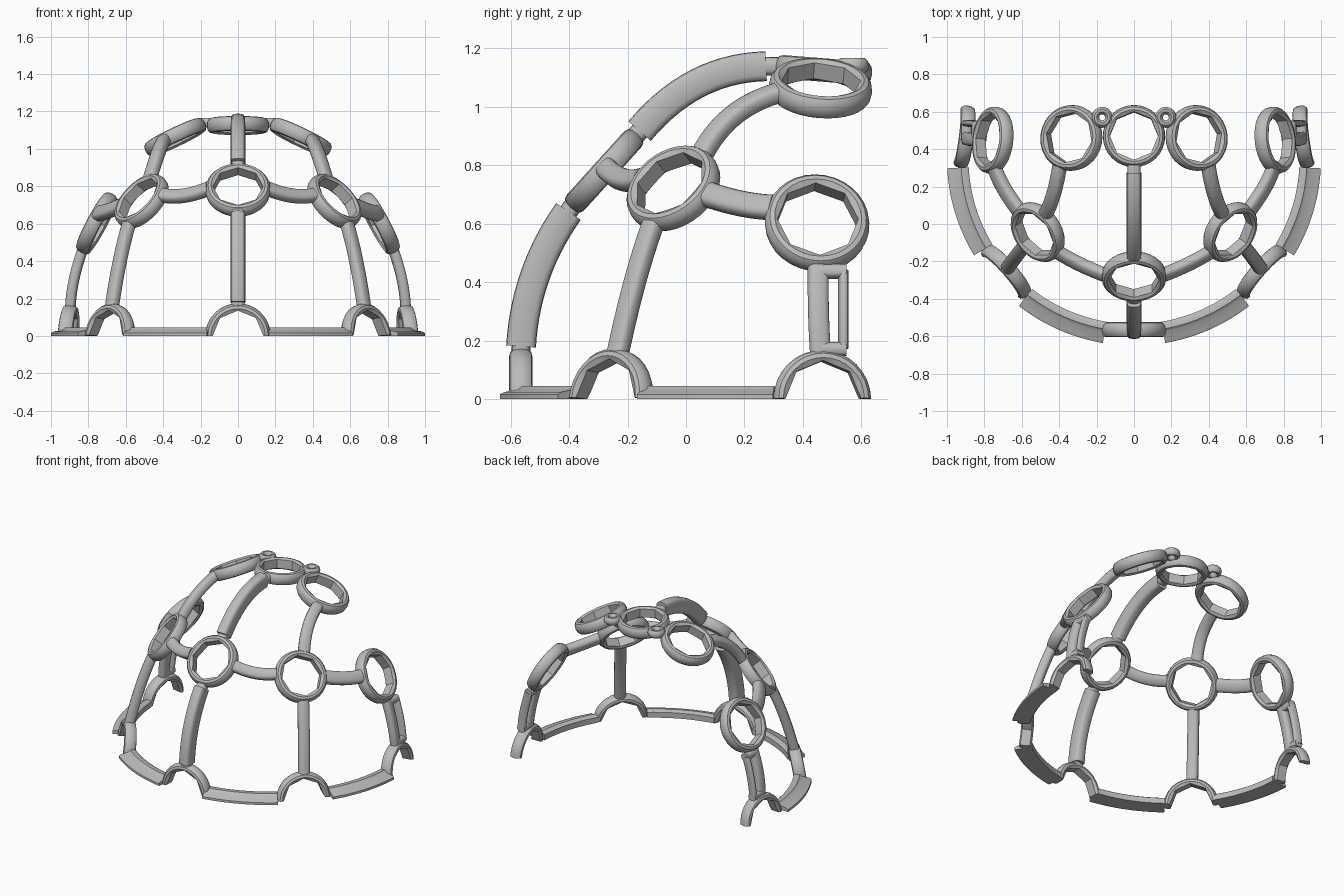
import bpy, bmesh, math
from mathutils import Vector as V

if "Cube" in bpy.data.objects:
    bpy.data.objects.remove(bpy.data.objects["Cube"])

GREY = (0.5, 0.5, 0.5, 1)
mat = bpy.data.materials.new("plain grey")
mat.use_nodes = True
mat.diffuse_color = GREY
mat.node_tree.nodes["Principled BSDF"].inputs["Base Color"].default_value = GREY

MIDDLE = V((0, 0.35, 0.2))   # centre of the dome
RIM_Y = 0.35                 # centre of the circular rim


def skin(name, loops, closed):
    """Join equal loops of points into a tube, closed or capped."""
    bm = bmesh.new()
    rows = [[bm.verts.new(p) for p in loop] for loop in loops]
    n, m = len(rows), len(rows[0])
    for i in range(n if closed else n - 1):
        a, b = rows[i], rows[(i + 1) % n]
        for j in range(m):
            k = (j + 1) % m
            bm.faces.new((a[j], a[k], b[k], b[j]))
    if not closed:
        bm.faces.new(rows[0])
        bm.faces.new(rows[-1])
    bmesh.ops.recalc_face_normals(bm, faces=bm.faces)
    me = bpy.data.meshes.new(name)
    bm.to_mesh(me)
    bm.free()
    me.polygons.foreach_set("use_smooth", [True] * len(me.polygons))
    me.set_sharp_from_angle(angle=math.radians(38))
    me.materials.append(mat)
    ob = bpy.data.objects.new(name, me)
    bpy.context.scene.collection.objects.link(ob)


def ring(name, c, n, r, half=False):
    """Socket ring: rounded outside, octagonal hole; half rings stand on the rim."""
    u = V((0, 0, 1)).cross(n).normalized() if n.z < 0.93 else (V((1, 0, 0)) - n * n.x).normalized()
    v = n.cross(u)
    steps = 32
    loops = []
    for i in range(steps // 2 + 1 if half else steps):
        a = 2 * math.pi * i / steps
        hole = 0.715 * r / math.cos(a % (math.pi / 4) - math.pi / 8)
        section = [(hole, -0.03), (hole, 0.03), (0.83 * r, 0.04), (0.92 * r, 0.036),
                   (0.98 * r, 0.022), (r, 0), (0.98 * r, -0.022), (0.92 * r, -0.036),
                   (0.83 * r, -0.04)]
        d = u * math.cos(a) + v * math.sin(a)
        loop = [c + d * q + n * h for q, h in section]
        for p in loop:
            p.z = max(p.z, 0)
        loops.append(loop)
    skin(name, loops, not half)


def sweep(name, path, wide, thick, power=0.7):
    """Rounded bar along a path, its flat side facing out of the dome."""
    loops = []
    for i, p in enumerate(path):
        t = (path[min(i + 1, len(path) - 1)] - path[max(i - 1, 0)]).normalized()
        out = p - MIDDLE
        out = (out - t * out.dot(t)).normalized()
        side = t.cross(out)
        loop = []
        for k in range(16):
            a = 2 * math.pi * k / 16
            x, y = math.cos(a), math.sin(a)
            x = math.copysign(abs(x) ** power, x)
            y = math.copysign(abs(y) ** power, y)
            loop.append(p + side * x * wide + out * y * thick)
        loops.append(loop)
    skin(name, loops, False)


def bridge(a, b, middle, start=0.0, end=1.0, steps=14):
    """Arc from the band of one ring to another through a middle point."""
    middle = V(middle)
    ends = []
    for c, n, r in (a, b):
        d = middle - c
        ends.append(c + (d - n * d.dot(n)).normalized() * r * 0.9)
    p, q = ends
    h = middle * 2 - (p + q) / 2
    path = []
    for i in range(steps + 1):
        t = start + (end - start) * i / steps
        path.append(p * (1 - t)**2 + h * 2 * t * (1 - t) + q * t * t)
    return path


def socket(x, y, z, nx, ny, nz, r):
    return V((x, y, z)), V((nx, ny, nz)).normalized(), r


def rim_socket(degrees, r, s=1, lean=0.0):
    a = math.radians(degrees)
    n = V((s * math.sin(a), -math.cos(a), 0))
    return V((0, RIM_Y, 0)) + n * 0.915, (n + V((0, 0, lean))).normalized(), r


# Centre line: brow arch, front ring, crown ring and the two fins
brow = rim_socket(0, 0.175)
front = socket(0, -0.28, 0.78, 0, -0.74, 0.67, 0.174)
crown = socket(0, 0.47, 1.125, 0, 0.08, 1, 0.167)
ring("brow_arch", *brow, half=True)
ring("front_ring", *front)
ring("crown_ring", *crown)
for part, a, b, middle, start, end in (
        ("lower_fin", brow, front, (0, -0.515, 0.425), 0.04, 0.95),
        ("upper_fin", front, crown, (0, 0.05, 1.085), 0.04, 0.92)):
    sweep(part, bridge(a, b, middle, start, end), 0.039, 0.051, 0.55)
    sweep(part + "_joint", bridge(a, b, middle), 0.036, 0.032)

for s, label in ((1, "left"), (-1, "right")):
    # Socket rings and arches
    temple = socket(s * 0.515, -0.043, 0.72, s * 0.64, -0.45, 0.62, 0.172)
    ear = socket(s * 0.755, 0.448, 0.602, s * 0.88, 0.1, 0.47, 0.18)
    upper = socket(s * 0.335, 0.46, 1.063, s * 0.43, 0.08, 0.9, 0.177)
    cheek = rim_socket(48.5, 0.174, s, 0.15)
    jaw = rim_socket(97.3, 0.168, s, 0.08)
    for part, data in (("temple_ring", temple), ("ear_ring", ear), ("upper_ring", upper)):
        ring(f"{label}_{part}", *data)
    ring(f"{label}_cheek_arch", *cheek, half=True)
    ring(f"{label}_jaw_arch", *jaw, half=True)

    # Curved struts between the rings
    for part, a, b, middle, wide in (
            ("brow_strut", front, temple, (s * 0.29, -0.215, 0.75), 0.038),
            ("side_strut", temple, ear, (s * 0.695, 0.19, 0.668), 0.044),
            ("crown_strut", temple, upper, (s * 0.43, 0.16, 0.968), 0.038),
            ("cheek_strut", cheek, temple, (s * 0.632, -0.175, 0.4), 0.037)):
        sweep(f"{label}_{part}", bridge(a, b, middle), wide, 0.032)

    # Strap buckle: strut, thin outer bar and two crossbars around a slot
    line = bridge(jaw, ear, (s * 0.877, 0.453, 0.3))
    sweep(f"{label}_buckle_strut", line, 0.036, 0.028)
    bar = [V((p.x, 0.537, p.z)) for p in line[1:-1]]
    sweep(f"{label}_buckle_bar", bar, 0.016, 0.028)
    for part, p in (("lower", line[1]), ("upper", line[-2])):
        ends = [V((p.x, y, p.z)) for y in (0.45, 0.5, 0.548)]
        sweep(f"{label}_buckle_{part}_crossbar", ends, 0.024, 0.028)

    # Rim plates between the arches
    section = [(0.885, 0), (1.0, 0), (1.0, 0.016), (0.985, 0.024), (0.94, 0.032),
               (0.925, 0.045), (0.895, 0.045), (0.885, 0.038)]
    for part, a0, a1 in (("front_rim", 9.6, 38), ("side_rim", 58.8, 87)):
        loops = []
        for i in range(13):
            a = math.radians(a0 + (a1 - a0) * i / 12)
            loops.append([(s * r * math.sin(a), RIM_Y - r * math.cos(a), z) for r, z in section])
        skin(f"{label}_{part}_plate", loops, False)

    # Small cable eyelet between the crown rings
    loops = []
    for i in range(20):
        a = 2 * math.pi * i / 20
        loop = []
        for k in range(10):
            b = 2 * math.pi * k / 10
            q = 0.036 + 0.02 * math.cos(b)
            loop.append(V((s * 0.17 + q * math.cos(a), 0.57 + q * math.sin(a),
                           1.14 + 0.027 * math.sin(b))))
        loops.append(loop)
    skin(f"{label}_cable_eyelet", loops, True)
